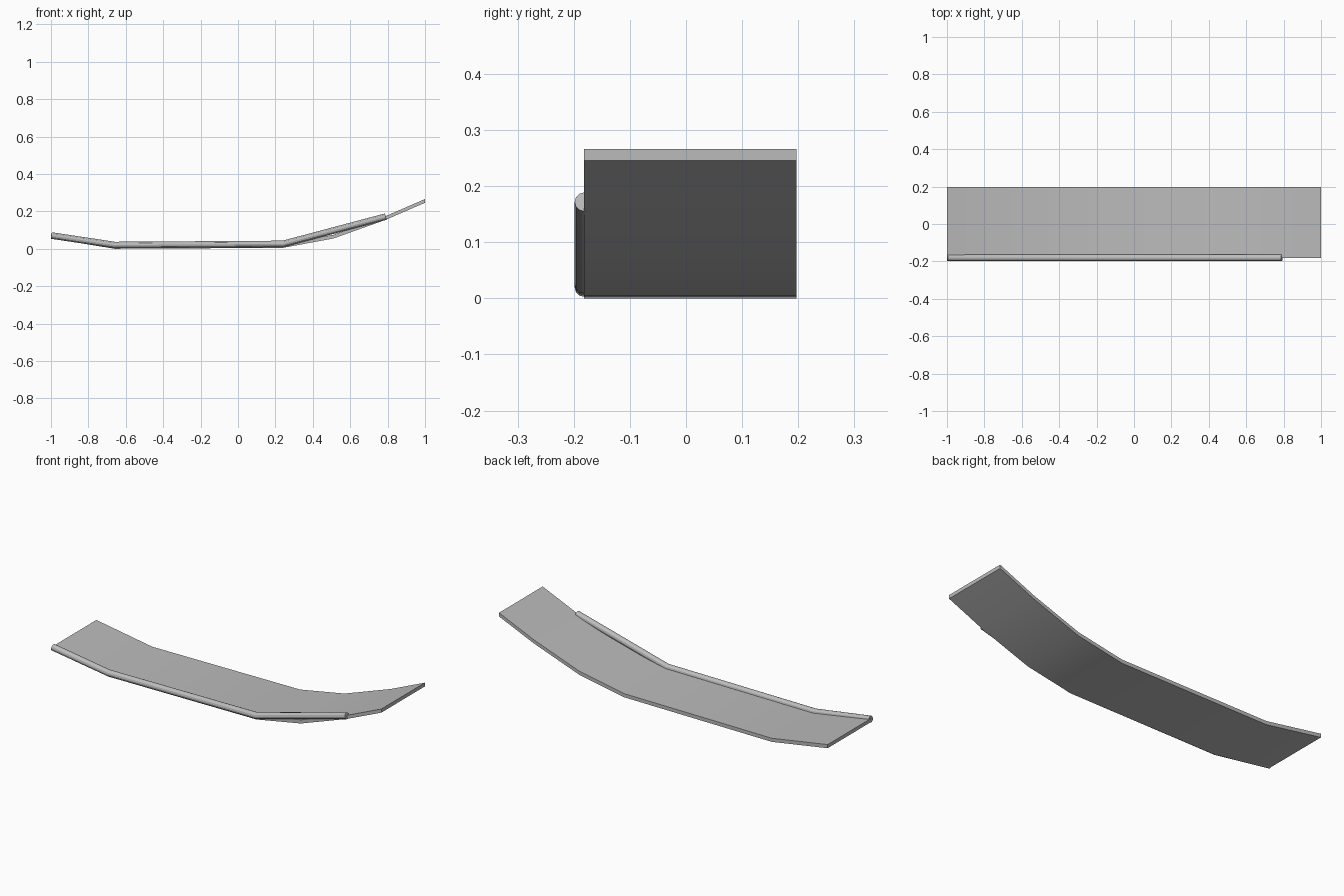
import bpy
import bmesh

cube = bpy.data.objects.get("Cube")
if cube:
    bpy.data.objects.remove(cube, do_unlink=True)

grey = bpy.data.materials.new("grey_metal")
grey.use_nodes = True
colour = (0.5, 0.5, 0.5, 1)
grey.diffuse_color = colour
grey.node_tree.nodes["Principled BSDF"].inputs["Base Color"].default_value = colour


def add_object(name, mesh):
    obj = bpy.data.objects.new(name, mesh)
    bpy.context.collection.objects.link(obj)
    mesh.materials.append(grey)
    for other in bpy.context.selected_objects:
        other.select_set(False)
    obj.select_set(True)
    bpy.context.view_layer.objects.active = obj
    return obj


# Bent plate: underside profile thickened upward, then extruded in depth
front_y, back_y, thickness = -0.182, 0.197, 0.02
underside = [(-1, 0.056), (-0.66, 0), (0.24, 0.005), (0.51, 0.055), (0.79, 0.155), (1, 0.246)]
outline = underside + [(x, z + thickness) for x, z in reversed(underside)]
bm = bmesh.new()
n = len(underside)
front = [bm.verts.new((x, front_y, z)) for x, z in outline]
# Quads between the underside and the top keep the concave side clean
sides = [bm.faces.new((front[i], front[i + 1], front[-i - 2], front[-i - 1])) for i in range(n - 1)]
result = bmesh.ops.extrude_face_region(bm, geom=sides, use_keep_orig=True)
moved = [v for v in result["geom"] if isinstance(v, bmesh.types.BMVert)]
bmesh.ops.translate(bm, verts=moved, vec=(0, back_y - front_y, 0))
bmesh.ops.recalc_face_normals(bm, faces=bm.faces)
mesh = bpy.data.meshes.new("bent_plate")
bm.to_mesh(mesh)
bm.free()
add_object("bent_plate", mesh)
bpy.ops.object.shade_smooth_by_angle()

# Round rail along the front edge, ending short of the raised tip
path = [(-0.998, 0.071), (-0.66, 0.020), (0.24, 0.026), (0.79, 0.172)]
curve = bpy.data.curves.new("edge_rail", "CURVE")
curve.dimensions = "3D"
curve.bevel_depth = 0.0175
curve.bevel_resolution = 4
curve.use_fill_caps = True
spline = curve.splines.new("POLY")
spline.points.add(len(path) - 1)
for point, (x, z) in zip(spline.points, path):
    point.co = (x, -0.181, z, 1)
add_object("edge_rail", curve)
bpy.ops.object.convert(target="MESH")
bpy.ops.object.shade_smooth_by_angle()
